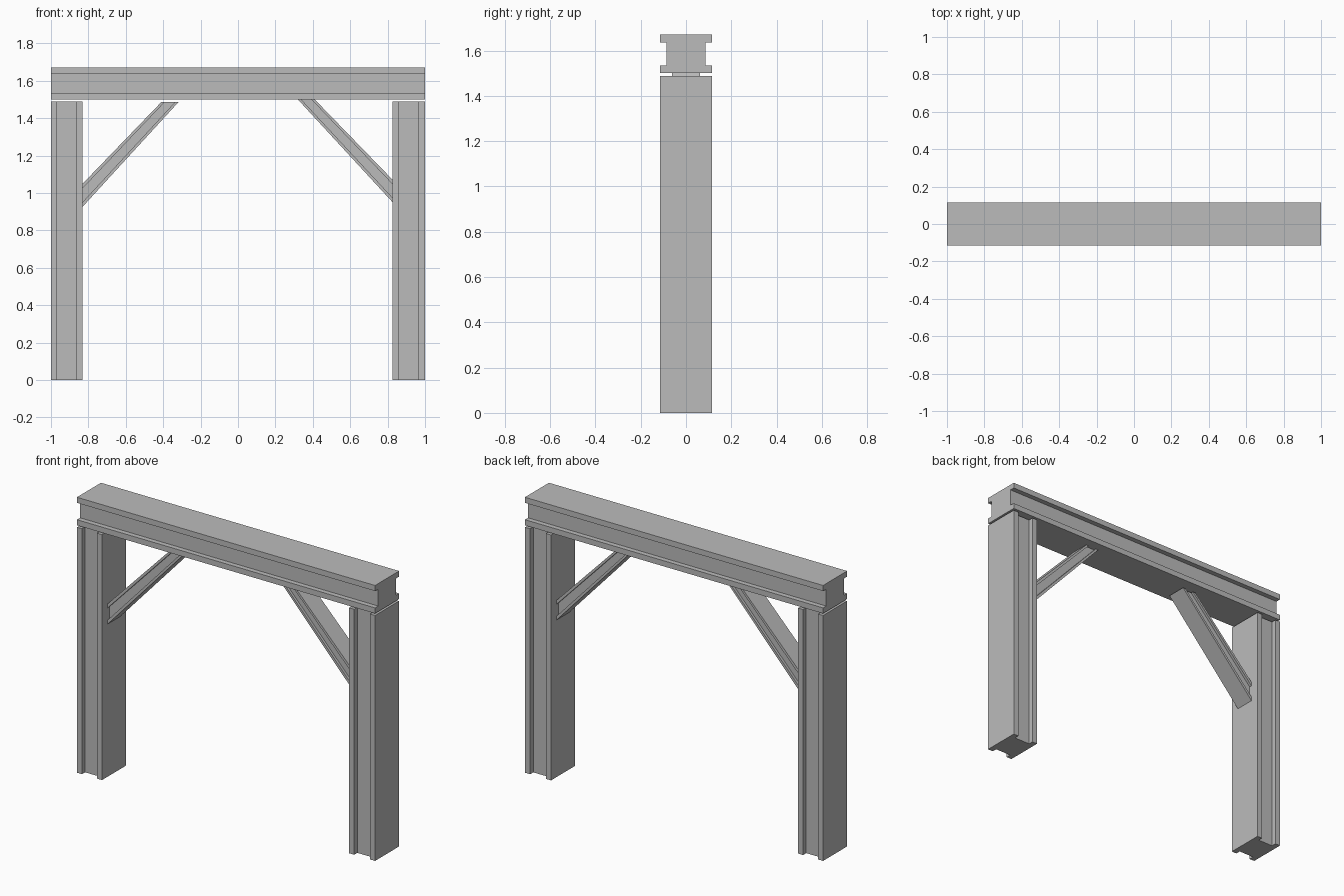
import bpy

if "Cube" in bpy.data.objects:
    bpy.data.objects.remove(bpy.data.objects["Cube"])

# dark steel grey
steel = bpy.data.materials.new("steel_grey")
steel.diffuse_color = (0.5, 0.5, 0.5, 1)
steel.use_nodes = True
steel.node_tree.nodes["Principled BSDF"].inputs["Base Color"].default_value = steel.diffuse_color


def i_profile(half_depth, recess, flange):
    """Heavy I section: (t, y) points, t runs 0..1 from flange to flange."""
    d, w, f = half_depth, half_depth - recess, flange
    return [(0, -d), (f, -d), (f, -w), (1 - f, -w), (1 - f, -d), (1, -d),
            (1, d), (1 - f, d), (1 - f, w), (f, w), (f, d), (0, d)]


def member(name, profile, start, end):
    """Sweep a section between two cuts; each cut is a pair of (x, z) points."""
    verts = []
    for (x0, z0), (x1, z1) in (start, end):
        verts += [(x0 + (x1 - x0) * t, y, z0 + (z1 - z0) * t) for t, y in profile]
    n = len(profile)
    faces = [(i, (i + 1) % n, n + (i + 1) % n, n + i) for i in range(n)]
    # end caps: two flanges and the core between them
    for o in (0, n):
        for cap in ((0, 1, 2, 9, 10, 11), (2, 3, 8, 9), (3, 4, 5, 6, 7, 8)):
            faces.append([o + i for i in cap])
    mesh = bpy.data.meshes.new(name)
    mesh.from_pydata(verts, [], faces)
    mesh.materials.append(steel)
    obj = bpy.data.objects.new(name, mesh)
    bpy.context.collection.objects.link(obj)
    # consistent outward normals
    bpy.context.view_layer.objects.active = obj
    obj.select_set(True)
    bpy.ops.object.mode_set(mode='EDIT')
    bpy.ops.mesh.select_all(action='SELECT')
    bpy.ops.mesh.normals_make_consistent(inside=False)
    bpy.ops.object.mode_set(mode='OBJECT')
    obj.select_set(False)
    return obj


main = i_profile(0.115, 0.03, 0.2)
slim = i_profile(0.061, 0.016, 0.2)

# top beam
member("top_beam", main, ((-1, 1.5), (-1, 1.67)), ((1, 1.5), (1, 1.67)))

# columns
for name, x0, x1 in (("left_column", -1, -0.832), ("right_column", 1, 0.825)):
    member(name, main, ((x0, 0), (x1, 0)), ((x0, 1.488), (x1, 1.488)))

# diagonal braces, cut flush to the column and the beam
member("left_brace", slim, ((-0.832, 0.925), (-0.832, 1.048)),
       ((-0.318, 1.486), (-0.41, 1.486)))
member("right_brace", slim, ((0.825, 0.952), (0.825, 1.072)),
       ((0.32, 1.5), (0.41, 1.5)))
